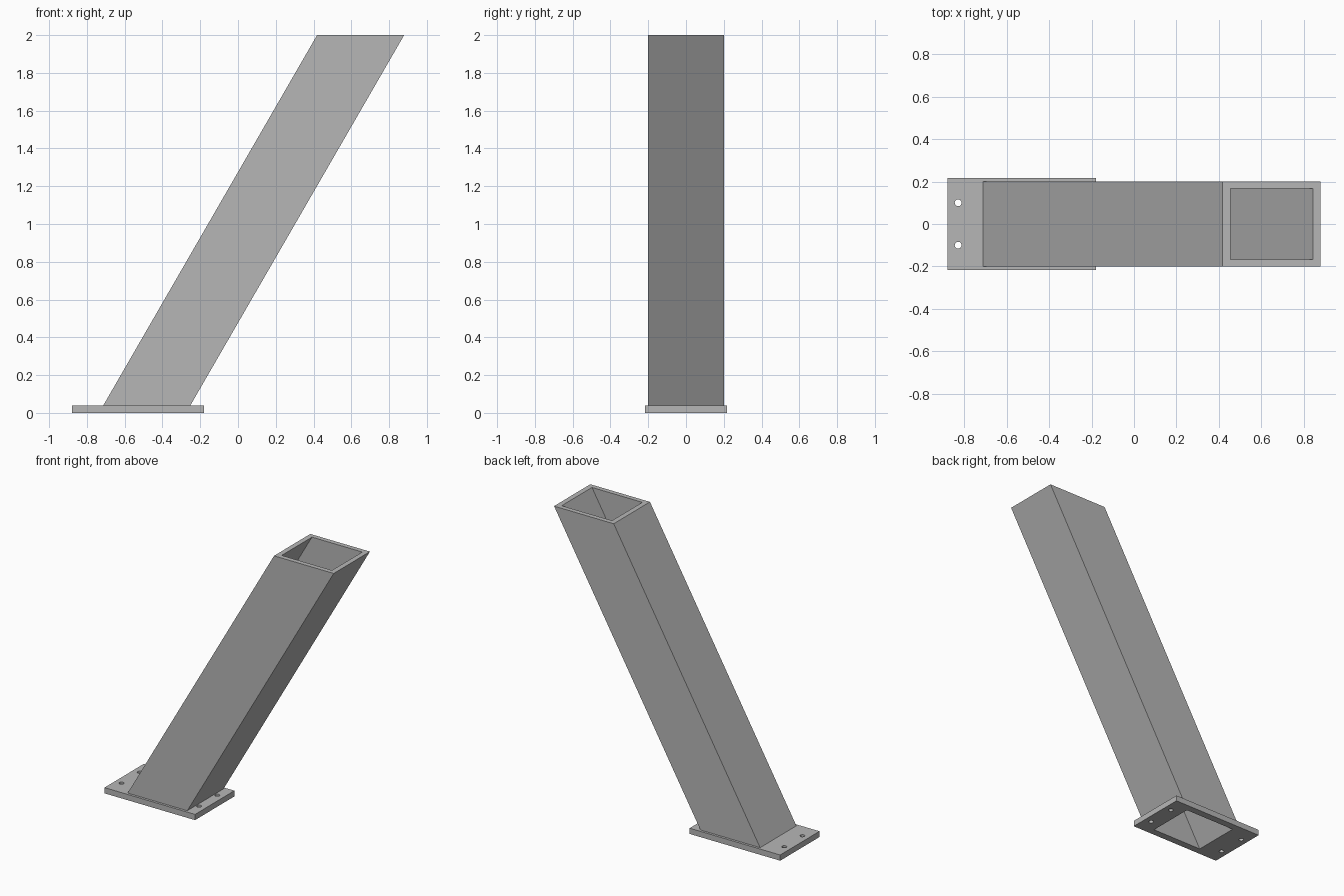
import bpy, bmesh, math

if "Cube" in bpy.data.objects:
    bpy.data.objects.remove(bpy.data.objects["Cube"])

SLOPE = math.tan(math.radians(30))      # sideways lean per unit of height
PLATE_T, TOP = 0.04, 2.0

steel = bpy.data.materials.new("grey steel")
steel.diffuse_color = (0.47, 0.47, 0.47, 1)
steel.use_nodes = True
steel.node_tree.nodes["Principled BSDF"].inputs["Base Color"].default_value = steel.diffuse_color


def finish(name, bm):
    bmesh.ops.recalc_face_normals(bm, faces=bm.faces)
    mesh = bpy.data.meshes.new(name)
    bm.to_mesh(mesh)
    bm.free()
    mesh.materials.append(steel)
    ob = bpy.data.objects.new(name, mesh)
    bpy.context.collection.objects.link(ob)
    return ob


def ring(bm, x0, x1, half_y, z):
    """Rectangle of vertices; x0 and x1 are measured at the plate top and lean with z."""
    dx = (z - PLATE_T) * SLOPE
    return [bm.verts.new((x + dx, y, z)) for x, y in
            ((x0, -half_y), (x1, -half_y), (x1, half_y), (x0, half_y))]


def bridge(bm, a, b):
    for i in range(4):
        j = (i + 1) % 4
        bm.faces.new((a[i], a[j], b[j], b[i]))


OUTER = (-0.713, -0.252, 0.2)
INNER = (-0.677, -0.288, 0.167)

# Leaning hollow square post, cut level at both ends
bm = bmesh.new()
loops = [ring(bm, *OUTER, PLATE_T), ring(bm, *OUTER, TOP),
         ring(bm, *INNER, TOP), ring(bm, *INNER, PLATE_T)]
for i in range(4):
    bridge(bm, loops[i], loops[(i + 1) % 4])
finish("leaning_post", bm)

# Base plate
bm = bmesh.new()
bmesh.ops.create_cube(bm, size=1)
for v in bm.verts:
    v.co = (-0.53 + v.co.x * 0.70, v.co.y * 0.434, (v.co.z + 0.5) * PLATE_T)
plate = finish("base_plate", bm)

# Cutter: leaning opening plus four bolt holes
bm = bmesh.new()
low, high = ring(bm, *INNER, -0.05), ring(bm, *INNER, 0.1)
bridge(bm, low, high)
bm.faces.new(low)
bm.faces.new(high)
for x in (-0.83, -0.23):
    for y in (-0.1, 0.1):
        made = bmesh.ops.create_cone(bm, cap_ends=True, segments=24,
                                     radius1=0.016, radius2=0.016, depth=0.2)
        bmesh.ops.translate(bm, verts=made["verts"], vec=(x, y, 0.02))
cutter = finish("plate_cutter", bm)
cutter.hide_render = True
cutter.hide_set(True)

cut = plate.modifiers.new("openings", 'BOOLEAN')
cut.operation = 'DIFFERENCE'
cut.solver = 'EXACT'
cut.object = cutter
